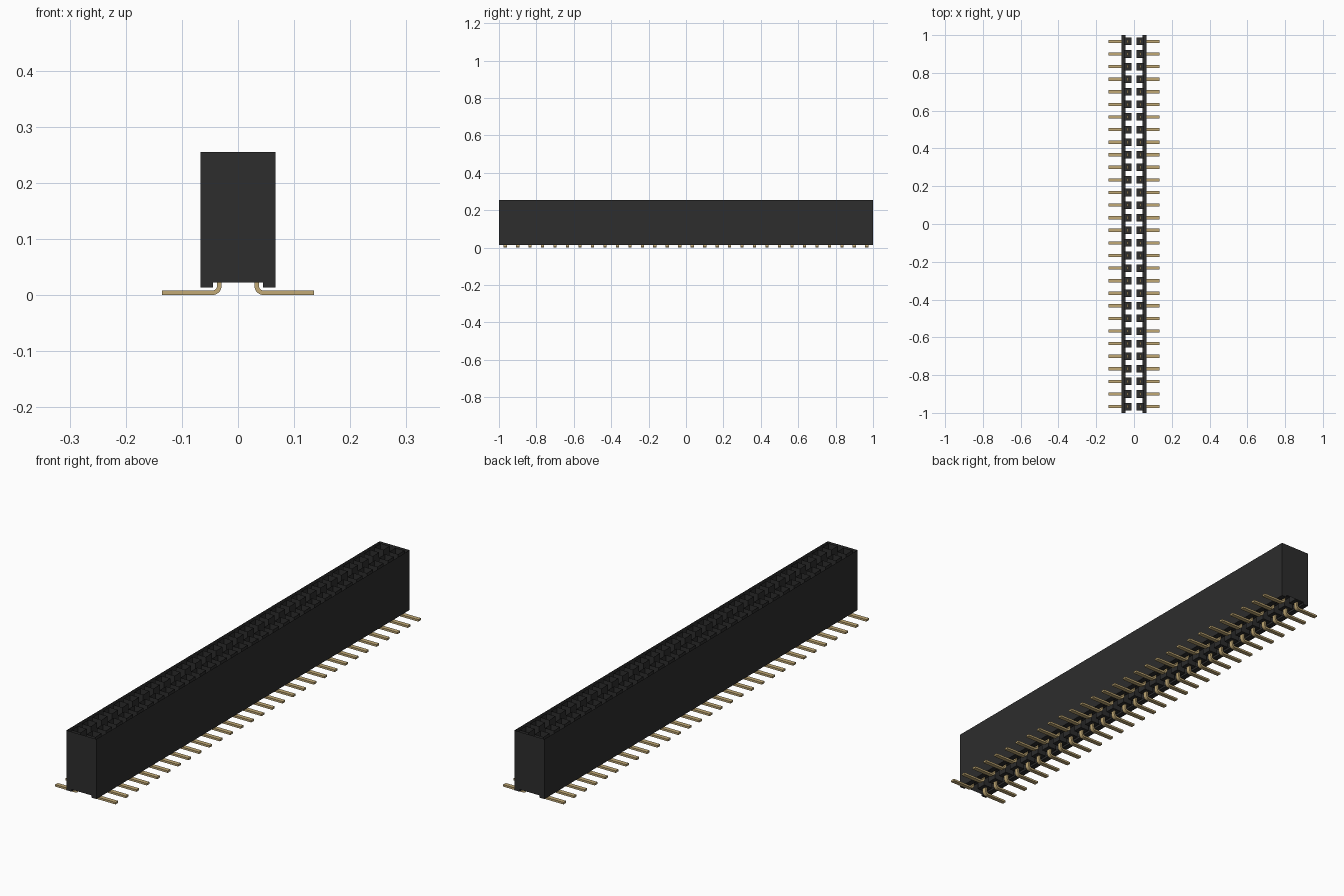
import bpy
import bmesh
import math

cube = bpy.data.objects.get("Cube")
if cube:
    bpy.data.objects.remove(cube, do_unlink=True)

COUNT = 30
PITCH = 2 / COUNT
ROW_X = PITCH / 2
FIRST_Y = -1 + PITCH / 2


def material(name, rgb, roughness):
    mat = bpy.data.materials.new(name)
    mat.use_nodes = True
    colour = (*rgb, 1)
    mat.diffuse_color = colour
    bsdf = mat.node_tree.nodes["Principled BSDF"]
    bsdf.inputs["Base Color"].default_value = colour
    bsdf.inputs["Roughness"].default_value = roughness
    return mat


black = material("black plastic", (0.026, 0.026, 0.026), 0.6)
gold = material("pale gold", (0.54, 0.40, 0.18), 0.5)


def finish(bm, name, mat):
    mesh = bpy.data.meshes.new(name)
    bm.to_mesh(mesh)
    bm.free()
    mesh.materials.append(mat)
    obj = bpy.data.objects.new(name, mesh)
    bpy.context.collection.objects.link(obj)
    return obj


def prism(bm, profile, y0, y1, skip=()):
    """Extrude an x-z outline along y, leaving the skipped sides open."""
    front = [bm.verts.new((x, y0, z)) for x, z in profile]
    back = [bm.verts.new((x, y1, z)) for x, z in profile]
    bm.faces.new(front)
    bm.faces.new(back[::-1])
    n = len(profile)
    for i in range(n):
        if i not in skip:
            j = (i + 1) % n
            bm.faces.new((front[j], front[i], back[i], back[j]))


def repeat(obj):
    """Repeat along the strip and mirror to the second row."""
    arr = obj.modifiers.new("row", "ARRAY")
    arr.count = COUNT
    arr.use_relative_offset = False
    arr.use_constant_offset = True
    arr.constant_offset_displace = (0, PITCH, 0)
    mirror = obj.modifiers.new("second_row", "MIRROR")
    mirror.use_mirror_merge = False


# Housing shell: open top and open channel roof around the sockets
HALF, TOP, FOOT, ROOF, CHANNEL = 0.067, 0.255, 0.013, 0.022, 0.045
bm = bmesh.new()
prism(bm, [(-HALF, FOOT), (-CHANNEL, FOOT), (-CHANNEL, ROOF), (CHANNEL, ROOF),
           (CHANNEL, FOOT), (HALF, FOOT), (HALF, TOP), (-HALF, TOP)],
      -1, 1, skip=(2, 6))
finish(bm, "housing", black)

# Square socket wells, open at the top
WELL, FLOOR = 0.02, 0.03
bm = bmesh.new()
bmesh.ops.create_cube(bm, size=1)
for v in bm.verts:
    v.co = (ROW_X + v.co.x * 2 * WELL, FIRST_Y + v.co.y * 2 * WELL,
            TOP if v.co.z > 0 else FLOOR)
bm.normal_update()
bmesh.ops.delete(bm, geom=[f for f in bm.faces if f.normal.z > 0.5],
                 context="FACES_ONLY")
bmesh.ops.reverse_faces(bm, faces=bm.faces[:])
repeat(finish(bm, "socket_wells", black))

# Bent contact pins: upright post, rounded bend and flat foot
THICK, WIDTH, RADIUS, TIP, POST = 0.008, 0.017, 0.012, 0.135, 0.14
cx, cz = ROW_X + RADIUS, THICK / 2 + RADIUS


def bend(radius):
    angles = [math.pi + i * math.pi / 12 for i in range(7)]
    return [(cx + radius * math.cos(a), cz + radius * math.sin(a)) for a in angles]


outer = bend(RADIUS + THICK / 2)
inner = bend(RADIUS - THICK / 2)
outline = ([(ROW_X - THICK / 2, POST)] + outer + [(TIP, 0), (TIP, THICK)]
           + inner[::-1] + [(ROW_X + THICK / 2, POST)])
bm = bmesh.new()
prism(bm, outline, FIRST_Y - WIDTH / 2, FIRST_Y + WIDTH / 2)
pins = finish(bm, "contact_pins", gold)
repeat(pins)
bpy.ops.object.select_all(action="DESELECT")
pins.select_set(True)
bpy.context.view_layer.objects.active = pins
bpy.ops.object.shade_smooth_by_angle(angle=math.radians(30))
